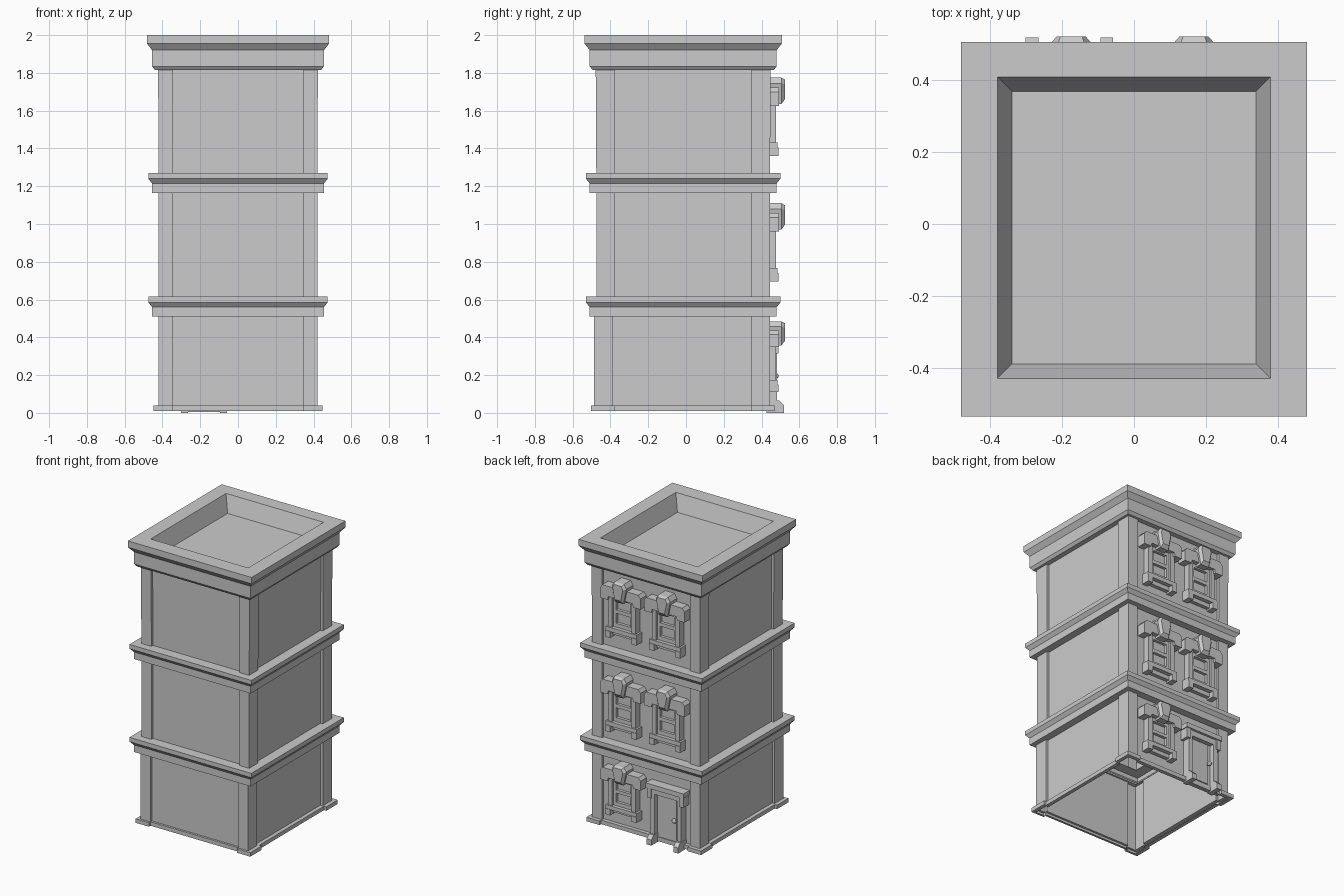
import bpy, bmesh
from mathutils import Matrix

if "Cube" in bpy.data.objects:
    bpy.data.objects.remove(bpy.data.objects["Cube"], do_unlink=True)

stone = bpy.data.materials.new("pale grey stone")
stone.use_nodes = True
GREY = (0.6, 0.6, 0.6, 1)
stone.diffuse_color = GREY
stone.node_tree.nodes["Principled BSDF"].inputs["Base Color"].default_value = GREY

CY = -0.015      # building centre in depth
DEEPER = 0.04    # half depth minus half width
WALL = 0.428     # street wall plane


def finish(name, bm, fix=True):
    if fix:
        bmesh.ops.recalc_face_normals(bm, faces=bm.faces)
    mesh = bpy.data.meshes.new(name)
    bm.to_mesh(mesh)
    bm.free()
    mesh.materials.append(stone)
    ob = bpy.data.objects.new(name, mesh)
    bpy.context.collection.objects.link(ob)
    return ob


def loft(name, rings, cap=False):
    """Skin anticlockwise rings of 3D points, open at the bottom."""
    bm = bmesh.new()
    rows = [[bm.verts.new(p) for p in ring] for ring in rings]
    n = len(rows[0])
    for a, b in zip(rows, rows[1:]):
        for i in range(n):
            j = (i + 1) % n
            bm.faces.new((a[i], a[j], b[j], b[i]))
    if cap:
        bm.faces.new(rows[-1])
    return finish(name, bm, False)


def rectangle(hx, z):
    hy = hx + DEEPER
    return [(sx * hx, CY + sy * hy, z) for sx, sy in ((-1, -1), (1, -1), (1, 1), (-1, 1))]


def piered(hx, z, front=0.0, sink=0.018, px=0.343, py=0.36):
    """Outline with corner piers and a sunken panel on every side."""
    hy = hx + DEEPER
    quarter = [(hx, hy), (px, hy), (px, hy - sink)]
    quarter2 = [(hx - sink, py), (hx, py)]
    ne = quarter2 + quarter
    nw = [(-x, y) for x, y in reversed(ne)]
    sw = [(-x, -y) for x, y in ne]
    se = [(x, -y) for x, y in reversed(ne)]
    return [(x, CY + y - (front if y < 0 else 0), z) for x, y in ne + nw + sw + se]


def prism(name, back, y0, y1, front=None):
    """Solid between an xz outline at y0 and a like outline at y1."""
    bm = bmesh.new()
    a = [bm.verts.new((x, y0, z)) for x, z in back]
    b = [bm.verts.new((x, y1, z)) for x, z in (front or back)]
    bm.faces.new(a)
    bm.faces.new(b)
    for i in range(len(a)):
        j = (i + 1) % len(a)
        bm.faces.new((a[i], a[j], b[j], b[i]))
    return finish(name, bm)


def box(name, x0, x1, y0, y1, z0, z1):
    return prism(name, [(x0, z0), (x1, z0), (x1, z1), (x0, z1)], y0, y1)


# Storey shells; the lowest includes the plinth
loft("ground_storey", [piered(0.42, 0.01, 0.012), piered(0.447, 0.01), piered(0.447, 0.038),
                       piered(0.42, 0.038, 0.012), piered(0.42, 0.51, 0.012)])
loft("middle_storey", [piered(0.42, 0.615), piered(0.42, 1.165)])
loft("top_storey", [piered(0.42, 1.27), piered(0.423, 1.815)])

# Belt courses
for name, z in (("lower_belt", 0.51), ("upper_belt", 1.165)):
    loft(name, [rectangle(r, z + h) for r, h in
                ((0.4, 0), (0.455, 0), (0.455, 0.05), (0.475, 0.075), (0.475, 0.105), (0.4, 0.105))])

# Roof cornice with sunken roof
rim = [rectangle(r, z) for r, z in ((0.4, 1.815), (0.44, 1.815), (0.455, 1.835), (0.455, 1.92),
                                    (0.482, 1.955), (0.482, 2.0))]
well = [rectangle(0.38, 2.0), rectangle(0.34, 1.885)]
well = [[(x, y + 0.005, z) for x, y, z in ring] for ring in well]
loft("roof_cornice", rim + well, cap=True)


def window(tag, cx, base, s):
    """Sash window with stepped lintel, keystone and footed sill."""
    def part(name, x0, x1, y1, z0, z1, y0=WALL):
        box(tag + name, cx + x0, cx + x1, y0, y1, base + z0 * s, base + z1 * s)

    def outline(pts):
        half = [(cx + x, base + z * s) for x, z in pts]
        return half + [(2 * cx - x, z) for x, z in reversed(half)]

    # Casing
    for sx in (-1, 1):
        a, b = sorted((sx * 0.108, sx * 0.076))
        part("_jamb", a, b, 0.476, 0.05, 0.3)
        a, b = sorted((sx * 0.076, sx * 0.055))
        part("_stile", a, b, 0.46, 0.07, 0.3)
        a, b = sorted((sx * 0.122, sx * 0.082))
        part("_sill_foot", a, b, 0.489, 0, 0.045)
    for z0, z1 in ((0.07, 0.1), (0.17, 0.195), (0.265, 0.3)):
        part("_rail", -0.055, 0.055, 0.46, z0, z1)
    part("_pane", -0.06, 0.06, 0.44, 0.08, 0.29)
    part("_sill", -0.122, 0.122, 0.485, 0.042, 0.072)
    part("_apron", -0.085, 0.085, 0.455, 0.012, 0.045)

    # Lintel with hanging ears
    prism(tag + "_lintel", outline([(0.095, 0.29), (0.1, 0.265), (0.158, 0.265),
                                    (0.158, 0.34), (0.14, 0.362)]), WALL, 0.493)
    # Keystone, wider above and leaning out
    prism(tag + "_keystone", outline([(0.034, 0.275), (0.056, 0.385), (0.036, 0.415)]), WALL, 0.505)
    key_back = outline([(0.034, 0.275), (0.056, 0.385), (0.036, 0.415)])
    key_front = outline([(0.024, 0.3), (0.04, 0.38), (0.03, 0.405)])
    prism(tag + "_keystone_face", key_back, 0.505, 0.523, key_front)


LEFT, RIGHT = 0.167, -0.175
window("ground_window", LEFT, 0.11, 0.9)
for tag, z in (("middle_window", 0.695), ("top_window", 1.36)):
    window(tag + "_left", LEFT, z, 1)
    window(tag + "_right", RIGHT, z, 1)

# Door with casing, hood and flared feet
DX = -0.18
box("door_leaf", DX - 0.09, DX + 0.09, WALL, 0.448, 0.005, 0.37)
box("door_panel", DX - 0.065, DX + 0.065, 0.448, 0.455, 0.05, 0.34)
box("door_hood", DX - 0.148, DX + 0.148, WALL, 0.497, 0.385, 0.418)
box("door_head", DX - 0.125, DX + 0.125, WALL, 0.48, 0.345, 0.385)
for sx in (-1, 1):
    a, b = sorted((DX + sx * 0.088, DX + sx * 0.12))
    box("door_jamb", a, b, WALL, 0.482, 0.0, 0.385)
    a, b = sorted((DX + sx * 0.11, DX + sx * 0.142))
    box("door_ear", a, b, WALL, 0.49, 0.315, 0.385)
    foot = [(a, 0), (b, 0), (b, 0.065), (a, 0.065)]
    a, b = sorted((DX + sx * 0.086, DX + sx * 0.122))
    foot = [(a, 0), (b, 0), (b, 0.065), (a, 0.065)]
    toe = [(x, z * 0.6) for x, z in foot]
    prism("door_foot", foot, 0.425, 0.495)
    prism("door_foot_toe", foot, 0.495, 0.52, toe)

# Door knob
bm = bmesh.new()
bmesh.ops.create_uvsphere(bm, u_segments=10, v_segments=6, radius=0.016,
                          matrix=Matrix.Translation((-0.24, 0.475, 0.195)))
finish("door_knob", bm)
box("door_knob_stem", -0.246, -0.234, 0.45, 0.47, 0.189, 0.201)
